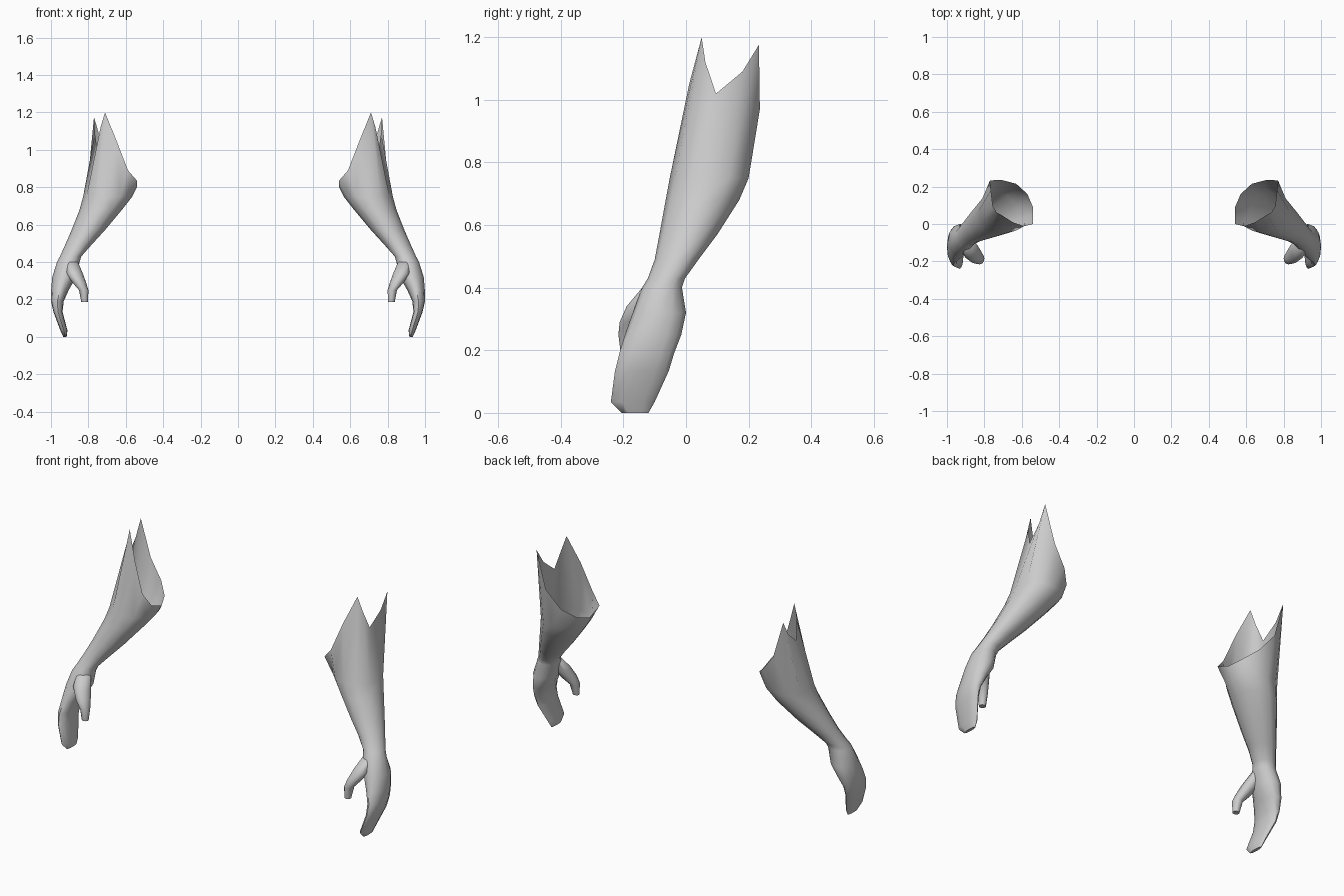
import bpy, bmesh, math

if "Cube" in bpy.data.objects:
    bpy.data.objects.remove(bpy.data.objects["Cube"])

SIDES = 12

grey = bpy.data.materials.new("plain grey")
grey.diffuse_color = (0.6, 0.6, 0.6, 1)
grey.use_nodes = True
grey.node_tree.nodes["Principled BSDF"].inputs["Base Color"].default_value = grey.diffuse_color


def oval(z, x0, x1, y0, y1):
    """Horizontal oval ring given by its extents."""
    cx, cy, rx, ry = (x0 + x1) / 2, (y0 + y1) / 2, (x1 - x0) / 2, (y1 - y0) / 2
    return [(cx + rx * math.cos(a), cy + ry * math.sin(a), z)
            for a in (2 * math.pi * i / SIDES for i in range(SIDES))]


def loft(name, rings, side, cap_last=False):
    """Skin a stack of rings, bottom to top; side -1 mirrors across x."""
    bm = bmesh.new()
    rows = [[bm.verts.new((side * x, y, z)) for x, y, z in r] for r in rings]
    for a, b in zip(rows, rows[1:]):
        for i in range(SIDES):
            j = (i + 1) % SIDES
            bm.faces.new((a[i], a[j], b[j], b[i]))
    bm.faces.new(rows[0][::-1])
    if cap_last:
        bm.faces.new(rows[-1])
    if side < 0:
        bmesh.ops.reverse_faces(bm, faces=bm.faces[:])
    mesh = bpy.data.meshes.new(name)
    bm.to_mesh(mesh)
    bm.free()
    mesh.materials.append(grey)
    obj = bpy.data.objects.new(name, mesh)
    bpy.context.collection.objects.link(obj)
    bpy.ops.object.select_all(action='DESELECT')
    obj.select_set(True)
    bpy.context.view_layer.objects.active = obj
    bpy.ops.object.shade_smooth_by_angle(angle=math.radians(60))
    return obj


# mitten hand, wrist and forearm: z, then x and y extents
arm = [oval(*r) for r in (
    (0.00, 0.916, 0.934, -0.205, -0.12),
    (0.035, 0.912, 0.95, -0.24, -0.10),
    (0.134, 0.938, 0.987, -0.227, -0.055),
    (0.19, 0.932, 1.0, -0.213, -0.038),
    (0.25, 0.905, 0.999, -0.195, -0.015),
    (0.32, 0.865, 0.993, -0.17, 0.0),
    (0.40, 0.847, 0.968, -0.14, -0.013),
    (0.43, 0.838, 0.952, -0.122, -0.003),
    (0.49, 0.785, 0.925, -0.10, 0.04),
    (0.57, 0.712, 0.89, -0.085, 0.10),
    (0.68, 0.62, 0.847, -0.065, 0.17),
    (0.75, 0.565, 0.828, -0.052, 0.20),
)]

# open cuff rim: two spikes on the outer side, low lip on the inner side
rim = [(0.755, 0.096, 1.02), (0.765, 0.18, 1.09), (0.77, 0.233, 1.176),
       (0.71, 0.236, 0.97), (0.63, 0.215, 0.87), (0.57, 0.16, 0.82),
       (0.54, 0.09, 0.80), (0.54, 0.0, 0.835), (0.588, -0.012, 0.89),
       (0.65, 0.01, 1.05), (0.711, 0.05, 1.20), (0.735, 0.062, 1.12)]

# thumb, tip to root
thumb = [oval(*r) for r in (
    (0.187, 0.802, 0.838, -0.208, -0.175),
    (0.25, 0.80, 0.85, -0.216, -0.155),
    (0.29, 0.812, 0.885, -0.212, -0.125),
    (0.34, 0.83, 0.92, -0.19, -0.09),
    (0.40, 0.856, 0.93, -0.14, -0.06),
)]

for side, label in ((1, "right"), (-1, "left")):
    loft(label + "_glove", arm + [rim], side)
    loft(label + "_thumb", thumb, side, True)
